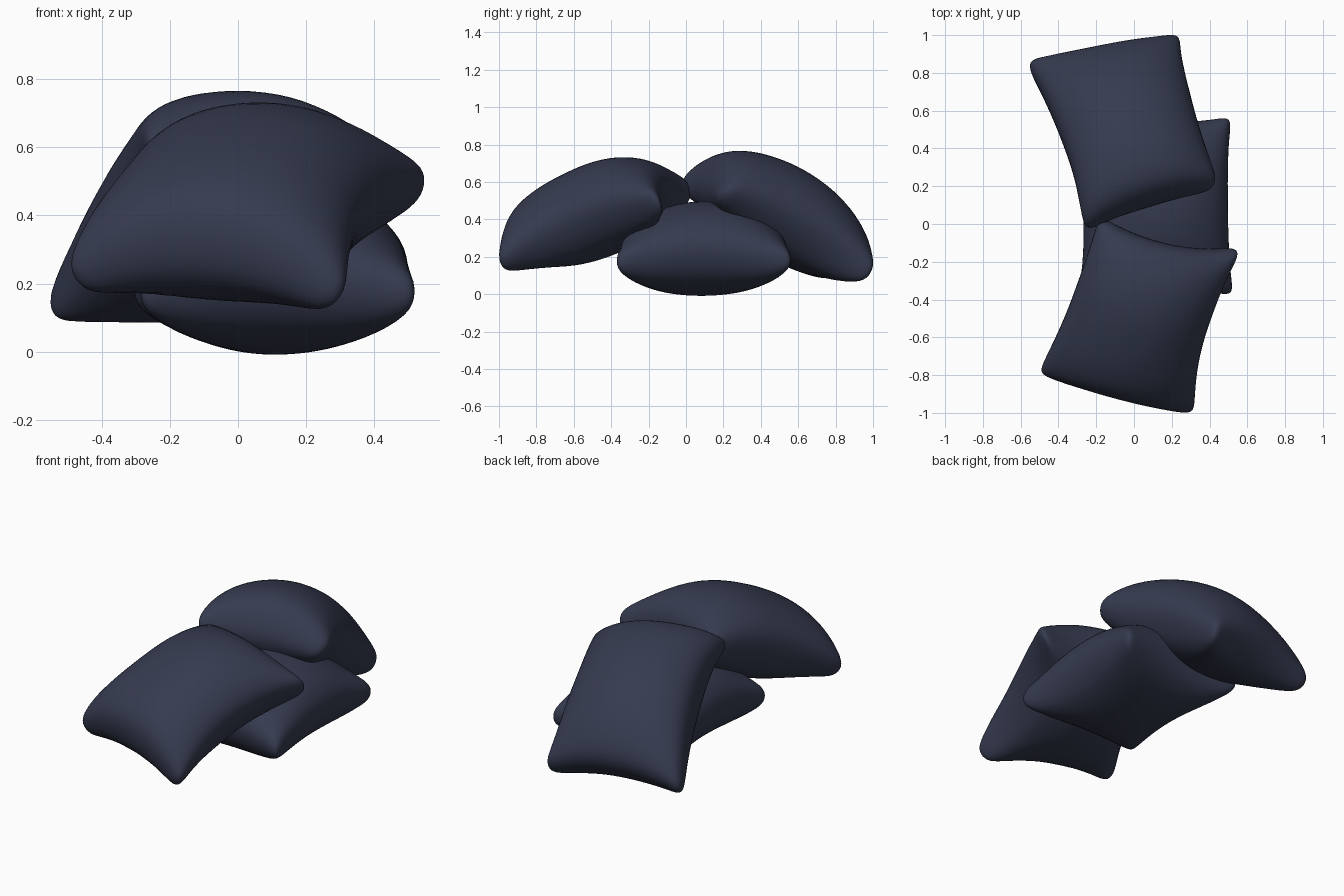
import bpy, math
from mathutils import Vector

if "Cube" in bpy.data.objects:
    bpy.data.objects.remove(bpy.data.objects["Cube"])

fabric = bpy.data.materials.new("dark_navy_fabric")
fabric.diffuse_color = (0.036, 0.043, 0.078, 1)
fabric.use_nodes = True
fabric.node_tree.nodes["Principled BSDF"].inputs["Base Color"].default_value = fabric.diffuse_color
N = 18      # grid divisions per side
R = .05     # softness radius of seams and corners


def round_corner(u, v, k=.86):
    # turn the square corners of the outline into quarter circles
    if abs(u) > k and abs(v) > k:
        x, y = (abs(u) - k) / (1 - k), (abs(v) - k) / (1 - k)
        x, y = x * math.sqrt(1 - y * y / 2), y * math.sqrt(1 - x * x / 2)
        u = math.copysign(k + x * (1 - k), u)
        v = math.copysign(k + y * (1 - k), v)
    return u, v


def pillow(name, corners, thick, lift, bows, arch=(0, 0, 0, 0), full=.45):
    """corners: left-front, right-front, right-back, left-back.
    bows: inward bow of left, right, front, back seams.
    arch: rise of those seams at their middle. full: smaller is plumper."""
    a, b, c, d = [Vector(p) for p in corners]
    mid = (a + b + c + d) / 4
    a, b, c, d = [mid + (p - mid) * 1.03 for p in (a, b, c, d)]

    def sheet(u, v):
        # curved middle surface between the four corners
        s = u * (1 - (bows[0] if u < 0 else bows[1]) * (1 - v * v))
        t = v * (1 - (bows[2] if v < 0 else bows[3]) * (1 - u * u))
        p = (a * (1 - s) * (1 - t) + b * (1 + s) * (1 - t)
             + c * (1 + s) * (1 + t) + d * (1 - s) * (1 + t)) / 4
        p.z += lift * (1 - u * u) * (1 - v * v)
        p.z += arch[u > 0] * (1 - v * v) * u * u
        p.z += arch[2 + (v > 0)] * (1 - u * u) * v * v
        return p

    verts, faces, index = [], [], {}
    for side in (1, -1):
        for i in range(N + 1):
            for j in range(N + 1):
                edge = i in (0, N) or j in (0, N)
                if edge and side < 0:
                    index[i, j, side] = index[i, j, 1]
                    continue
                u = math.sin((i / N - .5) * math.pi)
                v = math.sin((j / N - .5) * math.pi)
                dist = min(R, (1 - max(abs(u), abs(v))) * .42)
                soft = R * R - (R - dist) ** 2
                puff = thick * ((1 - u * u) * (1 - v * v)) ** full
                h = 0 if edge else math.sqrt(soft + puff * puff)
                u, v = round_corner(u, v)
                e = .01
                n = (sheet(u + e, v) - sheet(u - e, v)).cross(
                    sheet(u, v + e) - sheet(u, v - e)).normalized()
                index[i, j, side] = len(verts)
                verts.append(sheet(u, v) + n * h * side)
        for i in range(N):
            for j in range(N):
                q = [index[i, j, side], index[i + 1, j, side],
                     index[i + 1, j + 1, side], index[i, j + 1, side]]
                faces.append(q if side > 0 else q[::-1])
    me = bpy.data.meshes.new(name)
    me.from_pydata(verts, [], faces)
    me.materials.append(fabric)
    for f in me.polygons:
        f.use_smooth = True
    ob = bpy.data.objects.new(name, me)
    bpy.context.collection.objects.link(ob)
    # soften the seams and corners
    mod = ob.modifiers.new("soften", 'SUBSURF')
    mod.levels = mod.render_levels = 1
    return ob


# flat pillow underneath
pillow("bottom_pillow",
       [(-.29, -.36, .17), (.52, -.37, .17), (.51, .56, .18), (-.31, .54, .18)],
       .25, .07, (.14, .1, .08, .08))
# pillow slumped over the front
pillow("front_pillow",
       [(-.48, -.78, .19), (.30, -.99, .14), (.56, -.14, .49), (-.18, .03, .56)],
       .25, .105, (.06, .22, -.06, .14), (.04, .02, .17, .03), .4)
# pillow slumped over the back
pillow("back_pillow",
       [(-.24, -.03, .56), (.43, .2, .53), (.24, .99, .11), (-.56, .84, .11)],
       .25, .12, (.1, .16, .12, .06), (.12, .0, .14, .03), .4)
